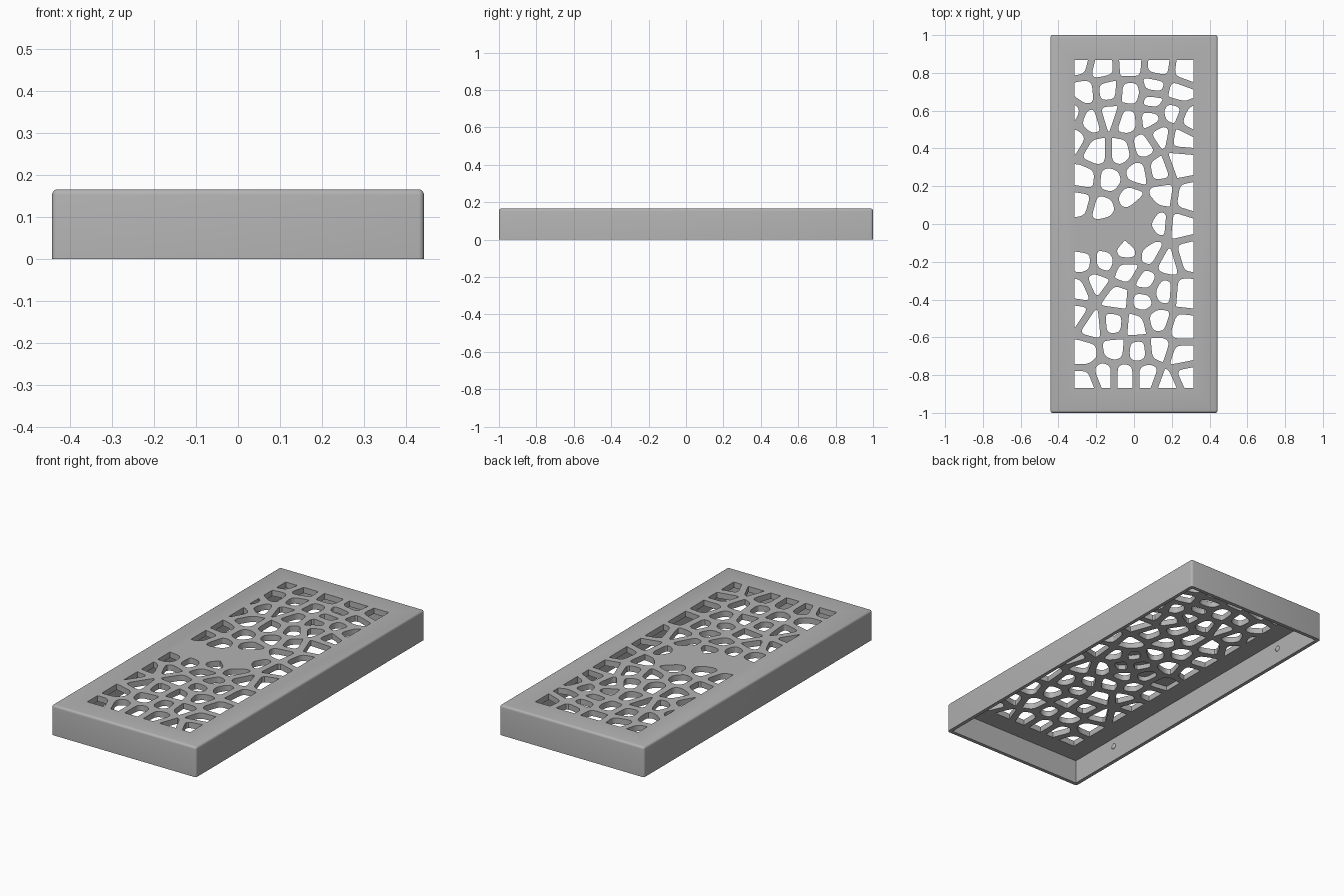
import bpy
import bmesh
from math import radians
from mathutils import Vector, Matrix

if "Cube" in bpy.data.objects:
    bpy.data.objects.remove(bpy.data.objects["Cube"])

HALF_X, HALF_Y, HEIGHT = 0.443, 1.0, 0.166
WALL, PLATE, FILLET = 0.02, 0.032, 0.013
GRILLE_X, GRILLE_Y = 0.315, 0.868
RIB = 0.037
ROOF = HEIGHT - PLATE

grey = bpy.data.materials.new("satin grey")
grey.use_nodes = True
grey.diffuse_color = (0.45, 0.45, 0.45, 1)
grey.node_tree.nodes["Principled BSDF"].inputs["Base Color"].default_value = grey.diffuse_color


def make_object(name, bm):
    bmesh.ops.recalc_face_normals(bm, faces=bm.faces[:])
    mesh = bpy.data.meshes.new(name)
    bm.to_mesh(mesh)
    bm.free()
    mesh.materials.append(grey)
    obj = bpy.data.objects.new(name, mesh)
    bpy.context.collection.objects.link(obj)
    return obj


def box(bm, half_x, half_y, low, high):
    size = Matrix.Diagonal((2 * half_x, 2 * half_y, high - low, 1))
    place = Matrix.Translation((0, 0, (low + high) / 2))
    return bmesh.ops.create_cube(bm, size=1, matrix=place @ size)["verts"]


def select_only(obj):
    bpy.ops.object.select_all(action="DESELECT")
    obj.select_set(True)
    bpy.context.view_layer.objects.active = obj


def cut(target, cutter):
    cutter.hide_render = True
    select_only(target)
    mod = target.modifiers.new("cut", "BOOLEAN")
    mod.operation, mod.solver, mod.object = "DIFFERENCE", "EXACT", cutter
    bpy.ops.object.modifier_apply(modifier=mod.name)
    bpy.data.objects.remove(cutter)


def clip(poly, point, normal):
    """Keep the part of a convex polygon behind a line."""
    result = []
    for a, b in zip(poly, poly[1:] + poly[:1]):
        da, db = (a - point).dot(normal), (b - point).dot(normal)
        if da <= 0:
            result.append(a)
        if da * db < 0:
            result.append(a.lerp(b, da / (da - db)))
    return result


def tidy(poly):
    return [p for i, p in enumerate(poly) if (p - poly[i - 1]).length > 0.0005]


def round_corners(poly, reach=0.03):
    result = []
    for i, p in enumerate(poly):
        before, after = poly[i - 1], poly[(i + 1) % len(poly)]
        a = p + (before - p) * min(0.4, reach / (before - p).length)
        b = p + (after - p) * min(0.4, reach / (after - p).length)
        for t in (0, 0.33, 0.67, 1):
            result.append(a.lerp(p, t).lerp(p.lerp(b, t), t))
    return result


def rectangle(x, y):
    return [Vector(c) for c in ((-x, -y), (x, -y), (x, y), (-x, y))]


def cell_outline(seed, seeds):
    poly = rectangle(0.48, 1.05)
    for other in seeds:
        if other is not seed:
            away = (other - seed).normalized()
            poly = clip(poly, (seed + other) / 2 - away * RIB / 2, away)
    poly = round_corners(tidy(poly))
    for side in (-1, 1):
        poly = clip(poly, Vector((side * GRILLE_X, 0)), Vector((side, 0)))
        poly = clip(poly, Vector((0, side * GRILLE_Y)), Vector((0, side)))
    return tidy(poly)


# Cover: filleted box, open underneath
bm = bmesh.new()
box(bm, HALF_X, HALF_Y, 0, HEIGHT)
edges = [e for e in bm.edges if any(v.co.z > 0.01 for v in e.verts)]
bmesh.ops.bevel(bm, geom=edges, offset=FILLET, segments=4, profile=0.5, affect="EDGES")
cover = make_object("vent_cover", bm)
bm = bmesh.new()
box(bm, HALF_X - WALL, HALF_Y - WALL, -0.1, ROOF)
cut(cover, make_object("cavity_cutter", bm))

# Cell centres of the organic grille, in hundredths, back to front
CENTRES = [
    (-29, 86), (-17, 83), (-2, 84), (13, 83), (27, 81),
    (-26, 69), (-14, 70), (-2, 69), (11, 73), (10, 65), (23, 70),
    (-33, 59), (-23, 55), (-13, 58), (-4, 55), (9, 56), (20, 59), (30, 55),
    (-32, 45), (-20, 38), (-7, 38), (5, 41), (14, 47), (25, 45), (24, 33),
    (-26, 24), (-13, 23), (2, 27), (13, 29), (-28, 12), (-17, 9), (-2, 14),
    (15, 15), (28, 13), (24, 0), (13, 1),
    (-25, -7), (-13, -6), (-3, 0), (5, 6), (3, -6),
    (-27, -20), (-16, -20), (-4, -14), (9, -15), (18, -20), (28, -17),
    (-29, -35), (-20, -31), (-9, -39), (-4, -25), (6, -31), (5, -40), (15, -36), (27, -37),
    (-31, -48), (-22, -54), (-11, -53), (1, -54), (13, -51), (25, -55),
    (-26, -68), (-10, -66), (2, -67), (13, -66), (25, -70),
    (-26, -84), (-16, -80), (-5, -80), (7, -80), (18, -84), (27, -80),
]
seeds = [Vector(c) / 100 for c in CENTRES]

# Grille openings; those in the closed middle patch are pockets from below
bm = bmesh.new()
for seed in seeds:
    outline = cell_outline(seed, seeds)
    if len(outline) < 3:
        continue
    closed = -0.28 < seed.x < 0.08 and -0.1 < seed.y < 0.08
    top = HEIGHT - 0.006 if closed else HEIGHT + 0.05
    base = bm.faces.new([bm.verts.new((p.x, p.y, ROOF - 0.05)) for p in outline])
    raised = bmesh.ops.extrude_face_region(bm, geom=[base])["geom"]
    verts = [g for g in raised if isinstance(g, bmesh.types.BMVert)]
    bmesh.ops.translate(bm, verts=verts, vec=(0, 0, top - ROOF + 0.05))
cut(cover, make_object("grille_cutter", bm))
select_only(cover)
bpy.ops.object.shade_smooth_by_angle(angle=radians(30))

# Small domed detents inside the long walls
for side, label in ((-1, "left"), (1, "right")):
    for y, end in ((-0.67, "front"), (0.67, "back")):
        bm = bmesh.new()
        place = Matrix.Translation((side * (HALF_X - WALL), y, 0.085))
        squash = Matrix.Diagonal((0.5, 1, 1, 1))
        bmesh.ops.create_uvsphere(bm, u_segments=16, v_segments=10, radius=0.016,
                                  matrix=place @ squash)
        dome = make_object(f"detent_{end}_{label}", bm)
        select_only(dome)
        bpy.ops.object.shade_smooth_by_angle(angle=radians(40))
